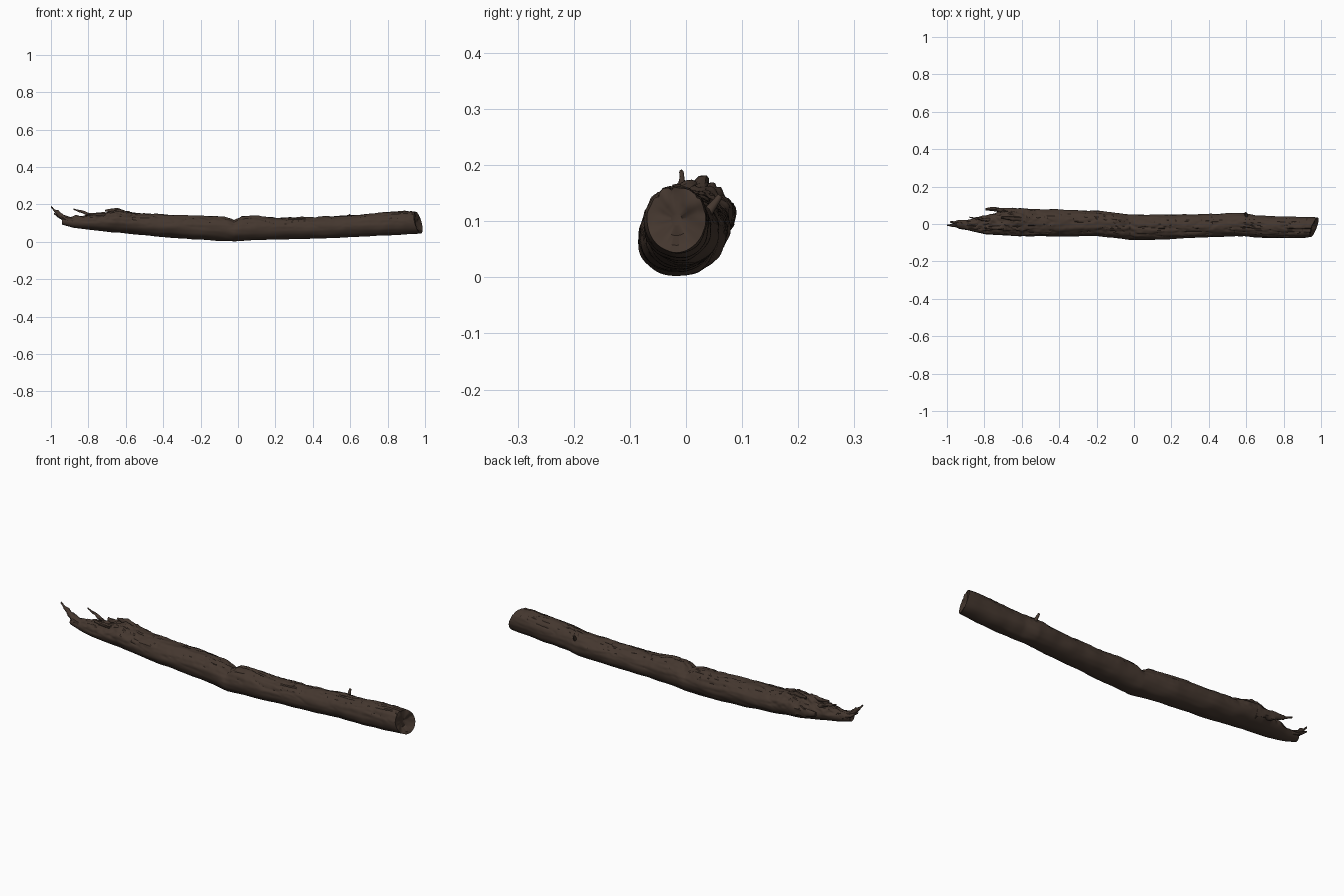
import bpy, bmesh, math
from mathutils import Vector, noise

cube = bpy.data.objects.get("Cube")
if cube:
    bpy.data.objects.remove(cube, do_unlink=True)


def material(name, rgb):
    m = bpy.data.materials.new(name)
    m.use_nodes = True
    m.diffuse_color = (*rgb, 1)
    bsdf = m.node_tree.nodes["Principled BSDF"]
    bsdf.inputs["Base Color"].default_value = (*rgb, 1)
    bsdf.inputs["Roughness"].default_value = 0.9
    return m


BARK = material("dark brown bark", (0.058, 0.038, 0.028))


def finish(bm, name):
    bmesh.ops.recalc_face_normals(bm, faces=bm.faces)
    me = bpy.data.meshes.new(name)
    bm.to_mesh(me)
    bm.free()
    me.materials.append(BARK)
    ob = bpy.data.objects.new(name, me)
    bpy.context.collection.objects.link(ob)
    bpy.ops.object.select_all(action='DESELECT')
    ob.select_set(True)
    bpy.context.view_layer.objects.active = ob
    bpy.ops.object.shade_smooth_by_angle(angle=math.radians(40))
    return ob


def sample(stations, x):
    """Blend between the two stations around x."""
    for a, b in zip(stations, stations[1:]):
        if x <= b[0]:
            t = max(0, (x - a[0]) / (b[0] - a[0]))
            return [p + (q - p) * t for p, q in zip(a[1:], b[1:])]
    return list(stations[-1][1:])


def loft(name, stations, rings, sides, shape):
    """Stations are x, y low, y high, z low, z high; ends are closed by shrunken rings."""
    x0, x1 = stations[0][0], stations[-1][0]
    steps = [(x0, 0.45)]
    steps += [(x0 + (x1 - x0) * i / rings, 1) for i in range(rings + 1)]
    steps += [(x1, 0.8), (x1, 0.5), (x1, 0.2)]
    bm = bmesh.new()
    loops = []
    for x, scale in steps:
        ya, yb, za, zb = sample(stations, x)
        mid = Vector((x, (ya + yb) / 2, (za + zb) / 2))
        loop = []
        for k in range(sides):
            a = math.tau * k / sides
            r = Vector((0, math.cos(a) * (yb - ya) / 2, math.sin(a) * (zb - za) / 2))
            loop.append(bm.verts.new(shape(mid + r * scale, r * scale, a, scale)))
        loops.append(loop)
    for p, q in zip(loops, loops[1:]):
        for k in range(sides):
            j = (k + 1) % sides
            bm.faces.new((p[k], p[j], q[j], q[k]))
    bm.faces.new(loops[0])
    bm.faces.new(loops[-1])
    return finish(bm, name)


def log_shape(p, r, a, scale):
    """Long grain ridges, a rougher upper side and a slanted sawn end."""
    upper = max(0, math.sin(a) + 0.25)
    broken = max(0, min(1, (-0.45 - p.x) / 0.3))
    grain = noise.noise(Vector((p.x * 5, p.y * 55, p.z * 55)))
    lump = noise.noise(Vector((p.x * 14, p.y * 18, p.z * 18)) + Vector((7, 3, 1)))
    chip = noise.noise(Vector((p.x * 45, p.y * 60, p.z * 60)))
    crack = max(0, 0.12 - abs(noise.noise(Vector((p.x * 6, p.y * 38, p.z * 38 + 9))))) / 0.12
    push = grain * (0.02 + 0.05 * upper) + lump * 0.05
    push += chip * (0.03 * upper + 0.16 * broken * upper) - crack * 0.07 * upper
    out = p + r * push
    end = max(0, min(1, (p.x - 0.84) / 0.13))
    out.x += end * (0.35 * p.y - 0.25 * (p.z - 0.1))
    if scale < 1:
        out.x += (chip + lump) * 0.012 - (1 - scale) * 0.012 * (1 if p.x > 0 else -1)
    return out


def splinter_shape(p, r, a, scale):
    n = noise.noise(Vector((p.x * 30, p.y * 70, p.z * 70)))
    return p + r * n * 0.6


# Main trunk: x, y low, y high, z low, z high
TRUNK = [
    (-0.94, -0.025, 0.012, 0.092, 0.128),
    (-0.88, -0.035, 0.025, 0.075, 0.132),
    (-0.80, -0.055, 0.045, 0.064, 0.145),
    (-0.74, -0.058, 0.060, 0.058, 0.145),
    (-0.69, -0.060, 0.082, 0.053, 0.158),
    (-0.65, -0.063, 0.085, 0.050, 0.172),
    (-0.60, -0.066, 0.085, 0.045, 0.165),
    (-0.54, -0.066, 0.080, 0.038, 0.152),
    (-0.40, -0.066, 0.077, 0.025, 0.147),
    (-0.20, -0.066, 0.070, 0.010, 0.140),
    (-0.07, -0.078, 0.056, 0.003, 0.134),
    (-0.02, -0.083, 0.050, 0.001, 0.114),
    (0.02, -0.085, 0.050, 0.003, 0.138),
    (0.10, -0.084, 0.050, 0.008, 0.142),
    (0.20, -0.080, 0.050, 0.012, 0.128),
    (0.40, -0.071, 0.054, 0.017, 0.132),
    (0.59, -0.065, 0.059, 0.024, 0.141),
    (0.66, -0.071, 0.046, 0.028, 0.147),
    (0.80, -0.075, 0.042, 0.034, 0.156),
    (0.90, -0.076, 0.039, 0.040, 0.166),
    (0.97, -0.070, 0.036, 0.045, 0.160),
]
loft("log_trunk", TRUNK, 260, 72, log_shape)

# Torn splinters: each is a path of x, y, z, half width, half height
SPLINTERS = {
    "tip_splinter": [(-1, -0.008, 0.186, .004, .005), (-0.96, -0.006, 0.148, .010, .016),
                     (-0.92, -0.006, 0.118, .018, .020), (-0.84, -0.01, 0.105, .03, .025)],
    "lower_tip_splinter": [(-0.985, 0.01, 0.152, .003, .004), (-0.94, 0.008, 0.122, .012, .010),
                           (-0.86, 0, 0.105, .02, .02)],
    "thin_twig": [(-0.88, 0.036, 0.174, .003, .004), (-0.83, 0.028, 0.158, .006, .007),
                  (-0.76, 0.02, 0.13, .01, .012)],
    "back_splinter": [(-0.795, 0.082, 0.122, .007, .010), (-0.74, 0.078, 0.112, .011, .020),
                      (-0.64, 0.065, 0.105, .018, .03)],
    "crest_splinter": [(-0.71, 0.035, 0.166, .004, .004), (-0.65, 0.03, 0.168, .012, .014),
                       (-0.55, 0.02, 0.14, .02, .012)],
    "front_crest_splinter": [(-0.80, -0.02, 0.150, .004, .005), (-0.72, -0.02, 0.145, .012, .012),
                             (-0.62, -0.015, 0.145, .02, .015)],
}
for name, path in SPLINTERS.items():
    stations = [(x, y - w, y + w, z - h, z + h) for x, y, z, w, h in path]
    loft(name, stations, 16, 12, splinter_shape)

# Small snapped branch on the back
bm = bmesh.new()
bmesh.ops.create_cone(bm, cap_ends=True, segments=10, radius1=0.011, radius2=0.005, depth=0.05)
tilt = Vector((-0.15, 0.6, 0.8)).to_track_quat('Z', 'Y').to_matrix()
bmesh.ops.rotate(bm, verts=bm.verts, matrix=tilt)
bmesh.ops.translate(bm, verts=bm.verts, vec=(0.6, 0.046, 0.125))
finish(bm, "branch_stub")
